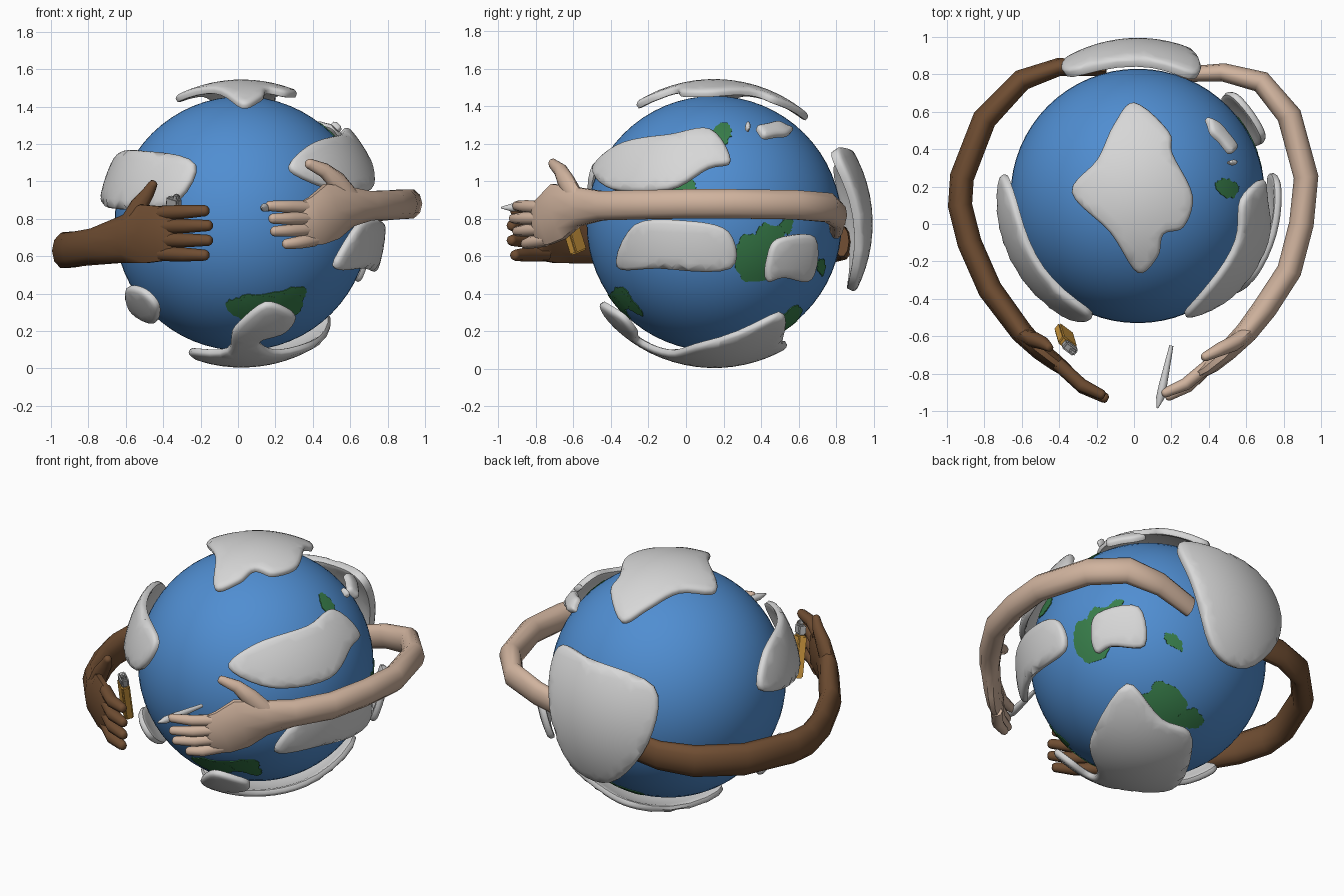
import bpy, bmesh, math, random
from mathutils import Vector, Matrix, geometry

if "Cube" in bpy.data.objects:
    bpy.data.objects.remove(bpy.data.objects["Cube"])

random.seed(4)
CENTRE = Vector((0.02, 0.15, 0.775))
R = 0.68


def material(name, *rgb):
    m = bpy.data.materials.new(name)
    m.diffuse_color = (*rgb, 1)
    m.use_nodes = True
    m.node_tree.nodes["Principled BSDF"].inputs["Base Color"].default_value = m.diffuse_color
    return m


OCEAN = material("ocean blue", 0.08, 0.27, 0.64)
LAND = material("land green", 0.04, 0.21, 0.07)
CLOUD = material("cloud white", 0.68, 0.68, 0.68)
LIGHT = material("light skin", 0.63, 0.45, 0.34)
DARK = material("dark skin", 0.16, 0.075, 0.032)
ORANGE = material("lighter orange", 0.65, 0.33, 0.05)
METAL = material("metal grey", 0.42, 0.42, 0.42)


def finish(name, bm, mat, angle=50):
    me = bpy.data.meshes.new(name)
    bmesh.ops.recalc_face_normals(bm, faces=bm.faces[:])
    bm.to_mesh(me)
    bm.free()
    ob = bpy.data.objects.new(name, me)
    bpy.context.collection.objects.link(ob)
    me.materials.append(mat)
    bpy.ops.object.select_all(action='DESELECT')
    ob.select_set(True)
    bpy.context.view_layer.objects.active = ob
    bpy.ops.object.shade_smooth_by_angle(angle=math.radians(angle))


# axis that is projected along, and its sign
SIDES = {"front": (1, -1), "back": (1, 1), "right": (0, 1), "left": (0, -1), "top": (2, 1), "bottom": (2, -1)}


def direction(side, a, b, r):
    """Flat outline point on one side -> unit direction from the globe centre."""
    axis, sign = SIDES[side]
    i, j = [k for k in range(3) if k != axis]
    v = Vector((0, 0, 0))
    v[i], v[j] = a - CENTRE[i], b - CENTRE[j]
    v[axis] = sign * math.sqrt(max(0, r * r - v.length_squared))
    return v.normalized()


def smooth_loop(p, n=5):
    out = []
    for i in range(len(p)):
        a, b, c, d = (p[(i + k) % len(p)] for k in (-1, 0, 1, 2))
        for s in range(n):
            t = s / n
            out.append(0.5 * (2 * b + (c - a) * t + (2 * a - 5 * b + 4 * c - d) * t * t
                              + (3 * b - a - 3 * c + d) * t ** 3))
    return out


def blob(a, b, w, h, n=9):
    """Irregular oval outline."""
    rs = [random.uniform(0.75, 1.15) for _ in range(n)]
    return [(a + w * r * math.cos(i * math.tau / n), b + h * r * math.sin(i * math.tau / n))
            for i, r in enumerate(rs)]


def patch(name, side, pts, mat=CLOUD, outer=0.77, inner=0.728, rim=0.015, jitter=0.0, centre=CENTRE):
    """Curved plate with rounded rim that follows the globe."""
    dirs = [direction(side, a, b, outer) for a, b in pts]
    n = sum(dirs, Vector((0, 0, 0))).normalized()
    e1 = n.orthogonal().normalized()
    e2 = n.cross(e1)
    flat = []
    for q in dirs:
        ang = n.angle(q)
        flat.append(Vector((q.dot(e1), q.dot(e2))) * (ang / max(math.sin(ang), 1e-6)))
    loop = [p + Vector((random.uniform(-jitter, jitter), random.uniform(-jitter, jitter)))
            for p in smooth_loop(flat)]
    m = len(loop)
    if sum(loop[i - 1].cross(loop[i]) for i in range(m)) < 0:
        loop.reverse()

    def dist(p):
        best = 9.0
        for i in range(m):
            a, d = loop[i - 1], loop[i] - loop[i - 1]
            t = max(0, min(1, (p - a).dot(d) / max(d.length_squared, 1e-9)))
            best = min(best, (p - a - d * t).length)
        return best

    # interior points: rim rings plus a regular grid
    extra = []
    for off in (0.012, 0.03):
        for i in range(m):
            t = (loop[(i + 1) % m] - loop[i - 1]).normalized()
            q = loop[i] + Vector((-t.y, t.x)) * off
            if rim and dist(q) > off * 0.9:
                extra.append(q)
    step = 0.06
    lo_x, lo_y = min(p.x for p in loop), min(p.y for p in loop)
    for i in range(int((max(p.x for p in loop) - lo_x) / step) + 1):
        for j in range(int((max(p.y for p in loop) - lo_y) / step) + 1):
            q = Vector((lo_x + i * step, lo_y + j * step))
            if dist(q) > (0.05 if rim else 0.02):
                extra.append(q)
    res = geometry.delaunay_2d_cdt(loop + extra, [], [list(range(m))], 1, 1e-5)

    def lift(p, r):
        ang = p.length
        f = math.sin(ang) / ang if ang > 1e-6 else 1
        return centre + (n * math.cos(ang) + (e1 * p.x + e2 * p.y) * f) * r

    bm = bmesh.new()
    hi, lo, edges = {}, {}, set()
    for f in res[2]:
        edges.update(zip(f, list(f[1:]) + [f[0]]))
        for k in f:
            if k not in hi:
                p = res[0][k]
                drop = rim * (1 - min(1, dist(p) / 0.03)) ** 2
                hi[k] = bm.verts.new(lift(p, outer - drop))
                lo[k] = bm.verts.new(lift(p, inner + drop * 0.4))
        bm.faces.new([hi[k] for k in f])
        bm.faces.new([lo[k] for k in reversed(f)])
    for a, b in edges:
        if (b, a) not in edges:
            bm.faces.new((hi[b], hi[a], lo[a], lo[b]))
    finish(name, bm, mat, 60 if rim else 30)


def limb(name, secs, mat, sides=10, rounded=True):
    """Loft of ellipses (x, y, z, half width, half height) along a path."""
    P = [Vector(s[:3]) for s in secs]
    bm = bmesh.new()
    rings = []
    for i, s in enumerate(secs):
        t = (P[min(i + 1, len(P) - 1)] - P[max(i - 1, 0)]).normalized()
        side = t.cross(Vector((0, 0, 1))).normalized()
        up = side.cross(t)
        sizes = [(0, 1)]
        if rounded and i == len(secs) - 1:
            sizes += [(0.45, 0.85), (0.75, 0.5)]
        for push, k in sizes:
            rings.append([bm.verts.new(P[i] + t * push * s[3]
                          + side * s[3] * k * math.cos(math.tau * j / sides)
                          + up * s[4] * k * math.sin(math.tau * j / sides)) for j in range(sides)])
    for a, b in zip(rings, rings[1:]):
        for j in range(sides):
            bm.faces.new((a[j], a[j - 1], b[j - 1], b[j]))
    bm.faces.new(rings[0])
    bm.faces.new(rings[-1][::-1])
    finish(name, bm, mat, 55)


# globe
bm = bmesh.new()
bmesh.ops.create_uvsphere(bm, u_segments=64, v_segments=32, radius=R, matrix=Matrix.Translation(CENTRE))
finish("globe", bm, OCEAN)

# clouds
patch("top_cloud", "top", [(0, .66), (.19, .5), (.21, .38), (.32, .15), (.27, -.02), (.16, -.06), (.13, -.18),
                           (.02, -.27), (-.13, -.05), (-.34, .17), (-.2, .35), (-.11, .54)])
patch("right_upper_cloud", "right", [(-.51, 1.07), (-.38, 1.2), (-.1, 1.26), (.13, 1.29), (.24, 1.12), (.12, 1.08),
                                     (-.1, .96), (-.4, .96)])
patch("right_lower_cloud", "right", [(-.38, .54), (-.28, .77), (0, .79), (.23, .73), (.24, .53), (-.15, .53)])
patch("right_rear_cloud", "right", [(.5, .69), (.7, .7), (.68, .47), (.53, .48), (.44, .46), (.44, .57)])
patch("left_upper_cloud", "left", [(-.5, .87), (-.5, 1.1), (-.25, 1.17), (.12, 1.14), (.26, .95), (-.1, .86)])
patch("left_lower_cloud", "front", [(-.61, .42), (-.52, .41), (-.44, .32), (-.46, .23), (-.58, .3)])
patch("bottom_hook_cloud", "bottom", [(.49, .51), (.22, .52), (-.02, .51), (-.27, .04), (-.06, -.17), (-.02, -.36),
                                      (.15, -.47), (.31, -.36), (.26, -.28), (.12, -.26), (.2, -.1), (.42, .1)])
patch("back_cloud", "back", [(.34, 1.16), (.1, 1.18), (-.35, 1.09), (-.36, .75), (-.1, .43), (.18, .48), (.34, .9)],
      outer=0.775, inner=0.72, centre=CENTRE + Vector((0, 0.07, 0)))
patch("small_high_cloud", "right", blob(.48, 1.29, .09, .045))
patch("tiny_high_cloud", "right", blob(.335, 1.31, .014, .022))

# land plates
for i, (side, *oval) in enumerate([
        ("right", .37, .6, .11, .13), ("right", .45, .7, .07, .08), ("right", -.03, .98, .1, .06),
        ("right", .19, 1.25, .05, .06), ("right", .54, .76, .035, .04), ("right", .725, .54, .02, .05),
        ("front", .08, .33, .13, .07), ("front", .29, .36, .06, .07), ("right", -.36, .36, .07, .07),
        ("bottom", .2, .53, .16, .09), ("bottom", .02, .53, .09, .06)]):
    patch(f"land_{i + 1}", side, blob(*oval), LAND, 0.684, 0.677, 0, 0.01)


# arms running into the palms
def arm(name, mat, path, w, h, palm):
    secs = []
    for i, p in enumerate(path):
        k = min(1, 0.6 + 0.15 * i)          # slimmer toward the rear end
        secs.append((*p, w * k, h * (0.85 + 0.15 * min(1, i / 2))))
    limb(name, secs + palm, mat)


arm("light_arm", LIGHT, [(.25, .8, .76), (.48, .81, .82), (.68, .76, .86), (.83, .58, .875), (.92, .25, .88),
                         (.895, 0, .88), (.83, -.25, .875), (.7, -.45, .87)], .066, .082,
    [(.6, -.58, .865, .06, .11), (.5, -.68, .84, .052, .16), (.42, -.75, .79, .045, .14), (.36, -.79, .775, .036, .125)])
arm("dark_arm", DARK, [(-.15, .83, .68), (-.4, .84, .67), (-.6, .77, .66), (-.8, .56, .645), (-.92, .25, .635),
                       (-.93, .1, .63), (-.88, -.1, .635), (-.77, -.35, .655)], .065, .098,
    [(-.6, -.58, .69, .06, .135), (-.5, -.68, .72, .05, .165), (-.42, -.74, .72, .045, .155), (-.36, -.785, .72, .036, .145)])


# four fingers fanned downward from each palm
def fingers(label, mat, sign, r, z_base, z_tip, gap, fan, tips):
    for i, (x, y) in enumerate(tips):
        a = Vector((sign * .41, -.745, z_base - gap * i))
        b = Vector((sign * x, y, z_tip - fan * i))
        mid = a.lerp(b, 0.55) + Vector((sign * 0.015, -0.015, 0))
        limb(f"{label}_finger_{i + 1}", [(*a, r, r * 1.08), (*mid, r, r), (*a.lerp(b, .9), r * .75, r * .8)], mat, 8)


fingers("light", LIGHT, 1, .034, .86, .87, .057, .069, [(.14, -.92), (.16, -.94), (.17, -.92), (.24, -.87)])
fingers("dark", DARK, -1, .037, .83, .845, .072, .08, [(.15, -.93), (.13, -.95), (.13, -.95), (.15, -.93)])
limb("light_thumb", [(.6, -.59, .91, .04, .06), (.53, -.64, 1.0, .042, .055), (.46, -.67, 1.06, .036, .04),
                     (.38, -.71, 1.095, .025, .028)], LIGHT, 8)
limb("dark_thumb", [(-.58, -.6, .77, .04, .06), (-.53, -.62, .87, .042, .05), (-.48, -.64, .94, .034, .036),
                    (-.455, -.66, .985, .024, .026)], DARK, 8)

# rolled white stick in the light hand
limb("white_stick", [(.2, -.65, .86, .011, .011), (.155, -.86, .86, .022, .022), (.14, -.93, .86, .022, .022),
                     (.125, -.985, .86, .004, .004)], CLOUD, 10, False)


# pocket lighter in the dark hand
def box(name, centre, size, mat):
    place = (Matrix.Translation((-.365, -.61, .74)) @ Matrix.Rotation(math.radians(18), 4, Vector((1, .3, 0)))
             @ Matrix.Rotation(math.radians(-38), 4, 'Z'))
    bm = bmesh.new()
    bmesh.ops.create_cube(bm, size=1)
    bmesh.ops.scale(bm, vec=size, verts=bm.verts)
    bmesh.ops.translate(bm, vec=centre, verts=bm.verts)
    bmesh.ops.transform(bm, matrix=place, verts=bm.verts)
    bmesh.ops.bevel(bm, geom=bm.edges[:], offset=.008, segments=2, affect='EDGES')
    finish(name, bm, mat, 40)


box("lighter_body", (0, 0, 0), (.1, .05, .25), ORANGE)
box("lighter_head", (.01, 0, .155), (.08, .046, .06), METAL)
box("lighter_wheel", (.025, 0, .19), (.035, .03, .035), METAL)
